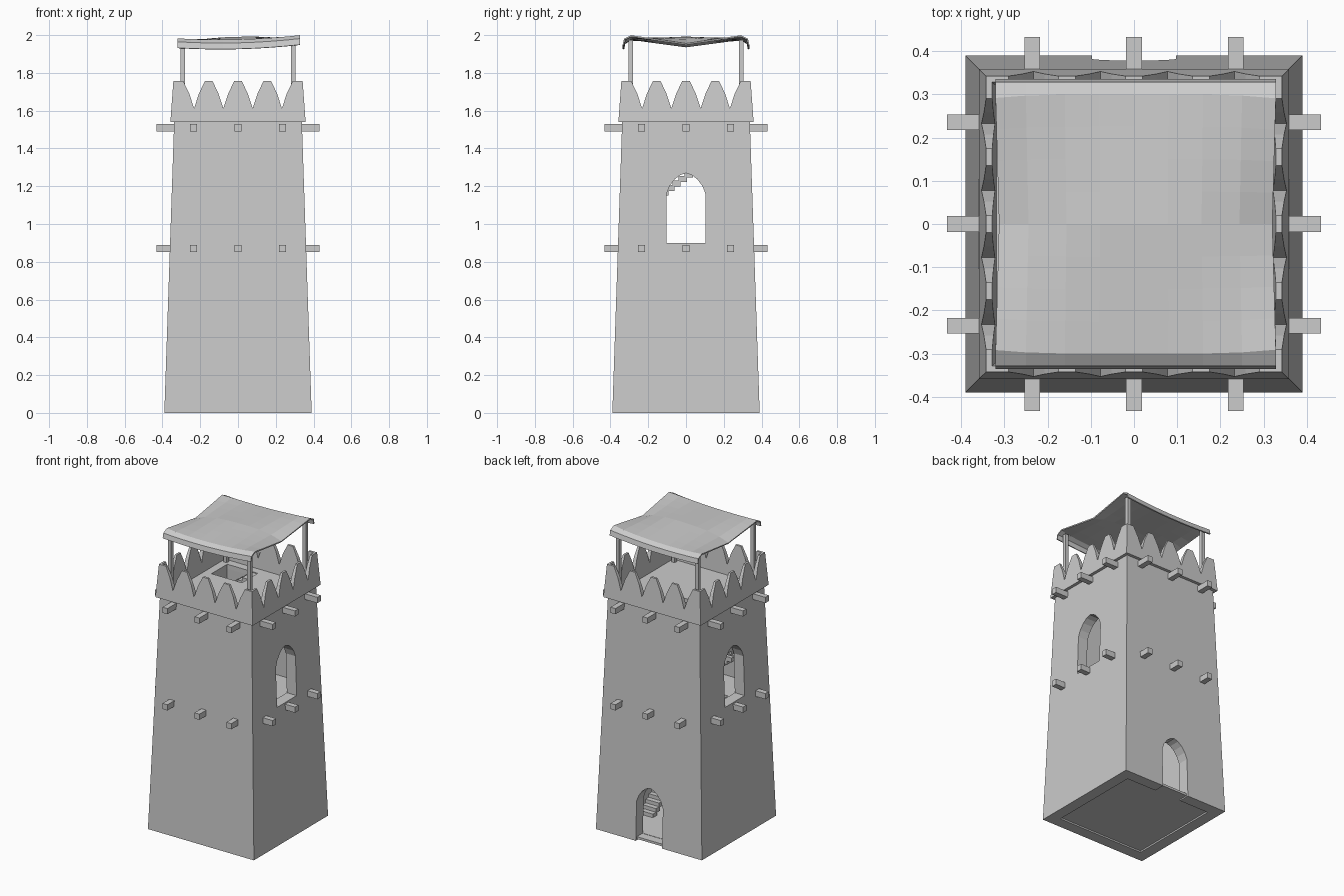
import bpy, bmesh, math
from mathutils import Vector, Matrix

if "Cube" in bpy.data.objects:
    bpy.data.objects.remove(bpy.data.objects["Cube"])


def make(name, bm):
    bmesh.ops.recalc_face_normals(bm, faces=bm.faces)
    me = bpy.data.meshes.new(name)
    bm.to_mesh(me)
    bm.free()
    ob = bpy.data.objects.new(name, me)
    bpy.context.collection.objects.link(ob)
    return ob


def add_box(bm, lo, hi, rot=0.0):
    lo, hi = Vector(lo), Vector(hi)
    m = Matrix.Rotation(rot, 4, 'Z') @ Matrix.Translation((lo + hi) / 2) @ Matrix.Diagonal((*(hi - lo), 1))
    bmesh.ops.create_cube(bm, size=1, matrix=m)


def box(name, lo, hi):
    bm = bmesh.new()
    add_box(bm, lo, hi)
    return make(name, bm)


def cut(ob, cutter):
    mod = ob.modifiers.new("cut", 'BOOLEAN')
    mod.operation, mod.solver, mod.object = 'DIFFERENCE', 'EXACT', cutter
    bpy.context.view_layer.objects.active = ob
    bpy.ops.object.modifier_apply(modifier=mod.name)
    bpy.data.objects.remove(cutter)


def arch_cutter(w, z0, spring, top, y0, y1, rot):
    # pointed arch profile extruded along y
    h = top - spring
    half = [(w, z0), (w, spring), (w * .84, spring + h * .38), (w * .58, spring + h * .7), (w * .3, spring + h * .9)]
    prof = half + [(0, top)] + [(-x, z) for x, z in reversed(half)]
    bm = bmesh.new()
    f = bm.faces.new([bm.verts.new((x, y0, z)) for x, z in prof])
    r = bmesh.ops.extrude_face_region(bm, geom=[f])
    bmesh.ops.translate(bm, vec=(0, y1 - y0, 0), verts=[v for v in r['geom'] if isinstance(v, bmesh.types.BMVert)])
    bmesh.ops.rotate(bm, verts=bm.verts, matrix=Matrix.Rotation(rot, 3, 'Z'))
    ob = make("opening_cutter", bm)
    ob.hide_render = True
    return ob


# tapered hollow tower walls
bm = bmesh.new()
rings = []
for h, z in ((.39, 0), (.338, 1.54), (.268, 1.54), (.315, 0)):
    rings.append([bm.verts.new((sx * h, sy * h, z)) for sx, sy in ((-1, -1), (1, -1), (1, 1), (-1, 1))])
for i in range(4):
    a, b = rings[i], rings[(i + 1) % 4]
    for j in range(4):
        k = (j + 1) % 4
        bm.faces.new((a[j], a[k], b[k], b[j]))
walls = make("tower_walls", bm)
cut(walls, arch_cutter(.103, .90, 1.16, 1.27, -.6, .6, math.pi / 2))
cut(walls, arch_cutter(.097, -.05, .26, .37, .2, .6, 0))

# floors with stairwell holes, and door sill
box("ground_floor", (-.32, -.32, .01), (.32, .32, .025))
box("door_sill", (-.1, .3, .008), (.1, .378, .023))
mid = box("middle_floor", (-.3, -.3, .865), (.3, .3, .895))
cut(mid, box("hole_cutter", (-.275, -.05, .8), (-.165, .26, 1)))
top = box("top_floor", (-.325, -.325, 1.515), (.325, .325, 1.545))
cut(top, box("hole_cutter", (-.265, .1, 1.4), (-.04, .265, 1.6)))


# stairs winding up along the walls
def stairs(name, path, z0, z1, n):
    bm = bmesh.new()
    pts = [Vector(p) for p in path]
    total = sum((b - a).length for a, b in zip(pts, pts[1:]))
    for i in range(n):
        s = total * (i + .5) / n
        for a, b in zip(pts, pts[1:]):
            if s <= (b - a).length:
                break
            s -= (b - a).length
        d = (b - a).normalized()
        c = a + d * s
        z = z0 + (z1 - z0) * (i + 1) / n
        hx, hy = (.022, .05) if abs(d.x) > .5 else (.05, .022)
        add_box(bm, (c.x - hx, c.y - hy, z - .03), (c.x + hx, c.y + hy, z))
    make(name, bm)


c = .22
stairs("lower_stairs", [(c, .1), (c, -c), (-c, -c), (-c, .2)], .025, .895, 36)
stairs("upper_stairs", [(.05, -c), (-c, -c), (-c, c), (-.05, c)], .895, 1.54, 27)

# beam ends on all four sides
bm = bmesh.new()
for z in (.87, 1.51):
    for side in range(4):
        for x in (-.235, 0, .235):
            add_box(bm, (x - .018, -.432, z - .019), (x + .018, -.28, z + .019), side * math.pi / 2)
make("beam_ends", bm)

# battlement with five pointed merlons per side
outer = lambda z: .358 - .016 * (z - 1.54) / .22
inner = lambda z: .318 + .01 * (z - 1.54) / .22
prof = [(-.36, 1.54), (-.36, 1.757)]
for i in range(5):
    m = (i - 2) * .155
    if i > 0:
        prof += [(m - .0775, 1.612), (m - .052, 1.69), (m - .02, 1.757)]
    if i < 4:
        prof += [(m + .02, 1.757), (m + .052, 1.69)]
prof += [(.36, 1.757), (.36, 1.54)]
bm = bmesh.new()
for side in range(4):
    new = []
    loops = []
    for off in (outer, inner):
        loops.append([bm.verts.new((max(-off(z), min(off(z), x)), -off(z), z)) for x, z in prof])
        new += loops[-1]
    a, b = loops
    bm.faces.new(a)
    bm.faces.new(b[::-1])
    for j in range(len(a)):
        k = (j + 1) % len(a)
        bm.faces.new((a[j], b[j], b[k], a[k]))
    bmesh.ops.rotate(bm, verts=new, matrix=Matrix.Rotation(side * math.pi / 2, 3, 'Z'))
bmesh.ops.remove_doubles(bm, verts=bm.verts, dist=1e-4)
make("battlement", bm)

# canopy posts
bm = bmesh.new()
for x in (-.292, .292):
    for y in (-.292, .292):
        add_box(bm, (x - .012, y - .012, 1.53), (x + .012, y + .012, 1.975))
make("canopy_posts", bm)

# sagging cloth canopy with drooping front and back hems
xs = (-.32, -.25, -.16, -.08, 0, .08, .16, .25, .328)
ys = (-.335, -.328, -.30, -.225, -.15, -.075, 0, .075, .15, .225, .30, .328, .335)
bm = bmesh.new()
grid = []
for y in ys:
    row = []
    for x in xs:
        u, v = abs(x) / .325, min(1, abs(y) / .30)
        z = 1.991 + .008 * x / .32 - .042 * (1 - v) * u ** 3 - .014 * v * (1 - u * u)
        if abs(y) > .33:
            z -= .05
        elif abs(y) > .31:
            z -= .018
        yy = y * (1 - .03 * (u ** 4)) if abs(y) < .31 else y
        row.append(bm.verts.new((x - math.copysign(.008, x) * (1 - v) * u, yy, z)))
    grid.append(row)
for r0, r1 in zip(grid, grid[1:]):
    for j in range(len(xs) - 1):
        bm.faces.new((r0[j], r0[j + 1], r1[j + 1], r1[j]))
canopy = make("cloth_canopy", bm)
sol = canopy.modifiers.new("thickness", 'SOLIDIFY')
sol.thickness = .008
sol.offset = -1
